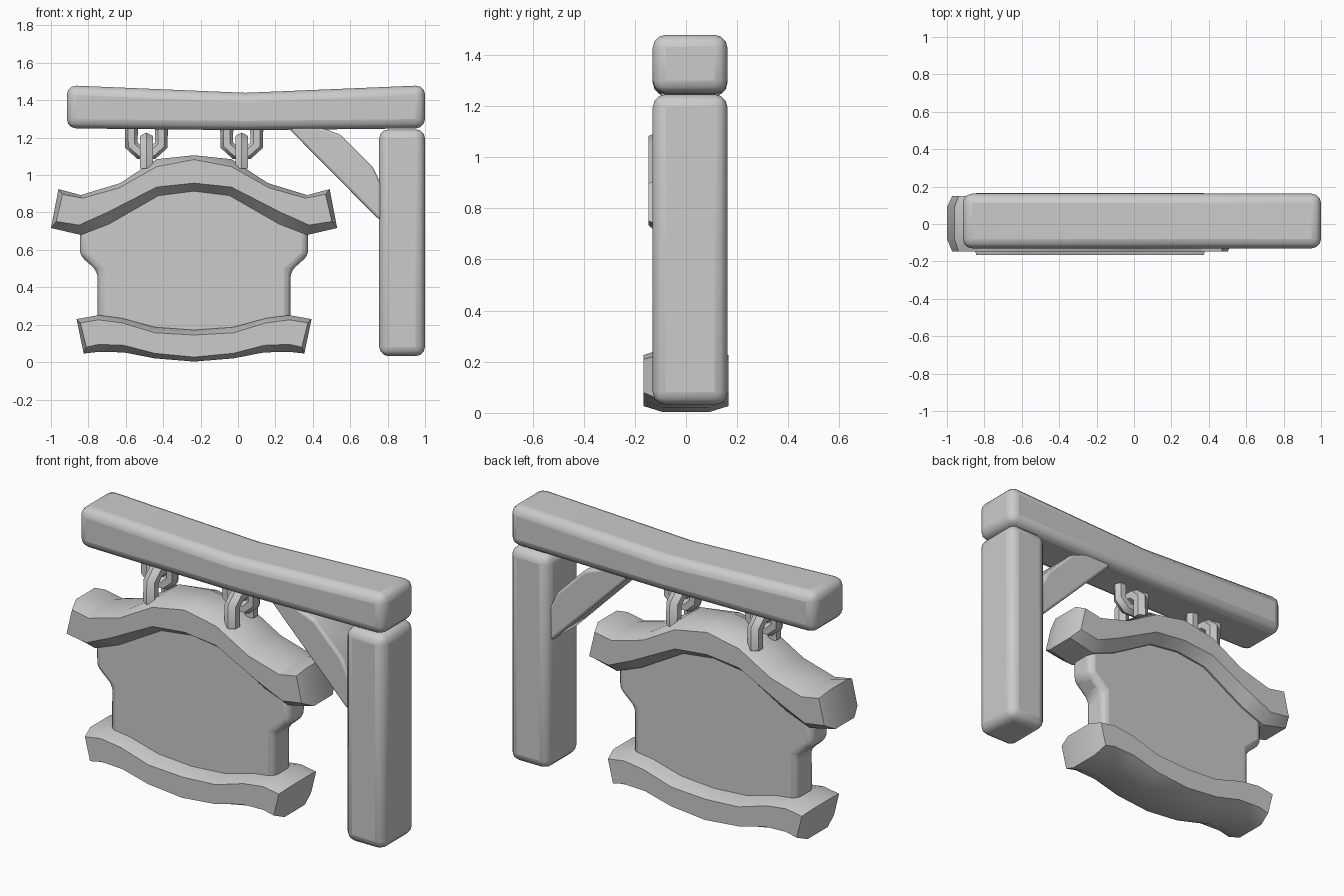
import bpy, bmesh
from mathutils import Vector

if "Cube" in bpy.data.objects:
    bpy.data.objects.remove(bpy.data.objects["Cube"])

CX = -0.235  # centre of the hanging board


def finish(name, bm, bevel=0.0, segs=3, angle=40):
    bmesh.ops.recalc_face_normals(bm, faces=bm.faces)
    me = bpy.data.meshes.new(name)
    bm.to_mesh(me)
    bm.free()
    ob = bpy.data.objects.new(name, me)
    bpy.context.collection.objects.link(ob)
    if bevel:
        m = ob.modifiers.new("bevel", "BEVEL")
        m.width, m.segments = bevel, segs
        m.limit_method, m.angle_limit = "ANGLE", 0.4
    bpy.ops.object.select_all(action="DESELECT")
    bpy.context.view_layer.objects.active = ob
    ob.select_set(True)
    bpy.ops.object.shade_smooth_by_angle(angle=angle * 3.14159 / 180)
    return ob


def loft(name, layers, **kw):
    """Join matching x-z outlines placed at successive y values."""
    bm = bmesh.new()
    rings = [[bm.verts.new((x, y, z)) for x, z in pts] for y, pts in layers]
    n = len(rings[0])
    for a, b in zip(rings, rings[1:]):
        for i in range(n):
            j = (i + 1) % n
            bm.faces.new((a[i], a[j], b[j], b[i]))
    bm.faces.new(rings[0])
    bm.faces.new(rings[-1][::-1])
    return finish(name, bm, **kw)


def prism(name, pts, y0, y1, **kw):
    return loft(name, [(y0, pts), (y1, pts)], **kw)


def mirrored(half):
    """Half outline from top centre to bottom centre, mirrored about CX."""
    right = [(CX + d, z) for d, z in half]
    left = [(CX - d, z) for d, z in reversed(half) if d > 0]
    return right + left


def tube(name, path, r, side, sides=6):
    """Low-poly tube along a planar path; side is the plane normal."""
    import math
    pts = [Vector(p) for p in path]
    side = Vector(side)
    bm = bmesh.new()
    rings = []
    for i, p in enumerate(pts):
        d0 = (p - pts[max(i - 1, 0)]).normalized()
        d1 = (pts[min(i + 1, len(pts) - 1)] - p).normalized()
        t = (d0 + d1).normalized()
        u = t.cross(side)
        rings.append([bm.verts.new(p + r * (math.cos(k * math.tau / sides) * u
                      + math.sin(k * math.tau / sides) * side)) for k in range(sides)])
    for a, b in zip(rings, rings[1:]):
        for k in range(sides):
            j = (k + 1) % sides
            bm.faces.new((a[k], a[j], b[j], b[k]))
    bm.faces.new(rings[0])
    bm.faces.new(rings[-1][::-1])
    return finish(name, bm, angle=50)


# Timber frame: sagging beam, post and diagonal brace
prism("beam", [(-0.915, 1.25), (0.04, 1.24), (1.0, 1.25), (1.0, 1.48),
               (0.04, 1.44), (-0.915, 1.48)], -0.13, 0.162, bevel=0.05)
prism("post", [(0.755, 0.032), (1.0, 0.032), (1.0, 1.245), (0.755, 1.245)],
      -0.13, 0.162, bevel=0.05)
prism("brace", [(0.26, 1.26), (0.43, 1.26), (0.55, 1.215), (0.72, 1.045),
                (0.765, 0.95), (0.765, 0.76), (0.74, 0.775)],
      -0.10, 0.13, bevel=0.035)

# Board with shoulder brackets
prism("board", mirrored([(0, 0.98), (0.2, 0.95), (0.45, 0.82), (0.61, 0.75),
                         (0.61, 0.57), (0.515, 0.485), (0.515, 0.15), (0, 0.10)]),
      -0.08, 0.08, bevel=0.035)

# Curved top trim, chamfered front and back
top_mid = mirrored([(0, 1.106), (0.2, 1.085), (0.395, 0.957), (0.605, 0.893), (0.725, 0.925),
                    (0.765, 0.717), (0.605, 0.68), (0.455, 0.738), (0.19, 0.89), (0, 0.914)])
top_face = mirrored([(0, 1.083), (0.2, 1.045), (0.4, 0.932), (0.595, 0.877), (0.703, 0.897),
                     (0.737, 0.752), (0.615, 0.733), (0.465, 0.80), (0.2, 0.936), (0, 0.957)])
loft("top_trim", [(-0.147, top_face), (-0.08, top_mid), (0.09, top_mid), (0.15, top_face)],
     angle=28)

# Curved bottom trim
low_mid = mirrored([(0, 0.172), (0.21, 0.187), (0.385, 0.235), (0.51, 0.251), (0.628, 0.23),
                    (0.59, 0.046), (0.51, 0.055), (0.375, 0.052), (0.21, 0.02), (0, 0.003)])
low_face = mirrored([(0, 0.145), (0.21, 0.157), (0.385, 0.21), (0.51, 0.226), (0.608, 0.21),
                     (0.576, 0.08), (0.51, 0.095), (0.375, 0.09), (0.21, 0.047), (0, 0.027)])
loft("bottom_trim", [(-0.167, low_face), (-0.09, low_mid), (0.09, low_mid), (0.167, low_face)],
     angle=28)

# Two pairs of interlocked hanging links
for side, x in (("left", CX - 0.255), ("right", CX + 0.255)):
    half = [(0.08, 0.0), (0.08, 0.115), (0.035, 0.155)]
    u = half + [(-a, b) for a, b in reversed(half)]
    tube("beam_link_" + side, [(x + a, 0, 1.275 - b) for a, b in u], 0.036, (0, 1, 0))
    tube("board_link_" + side, [(x, a, 1.035 + b) for a, b in u], 0.04, (1, 0, 0))
